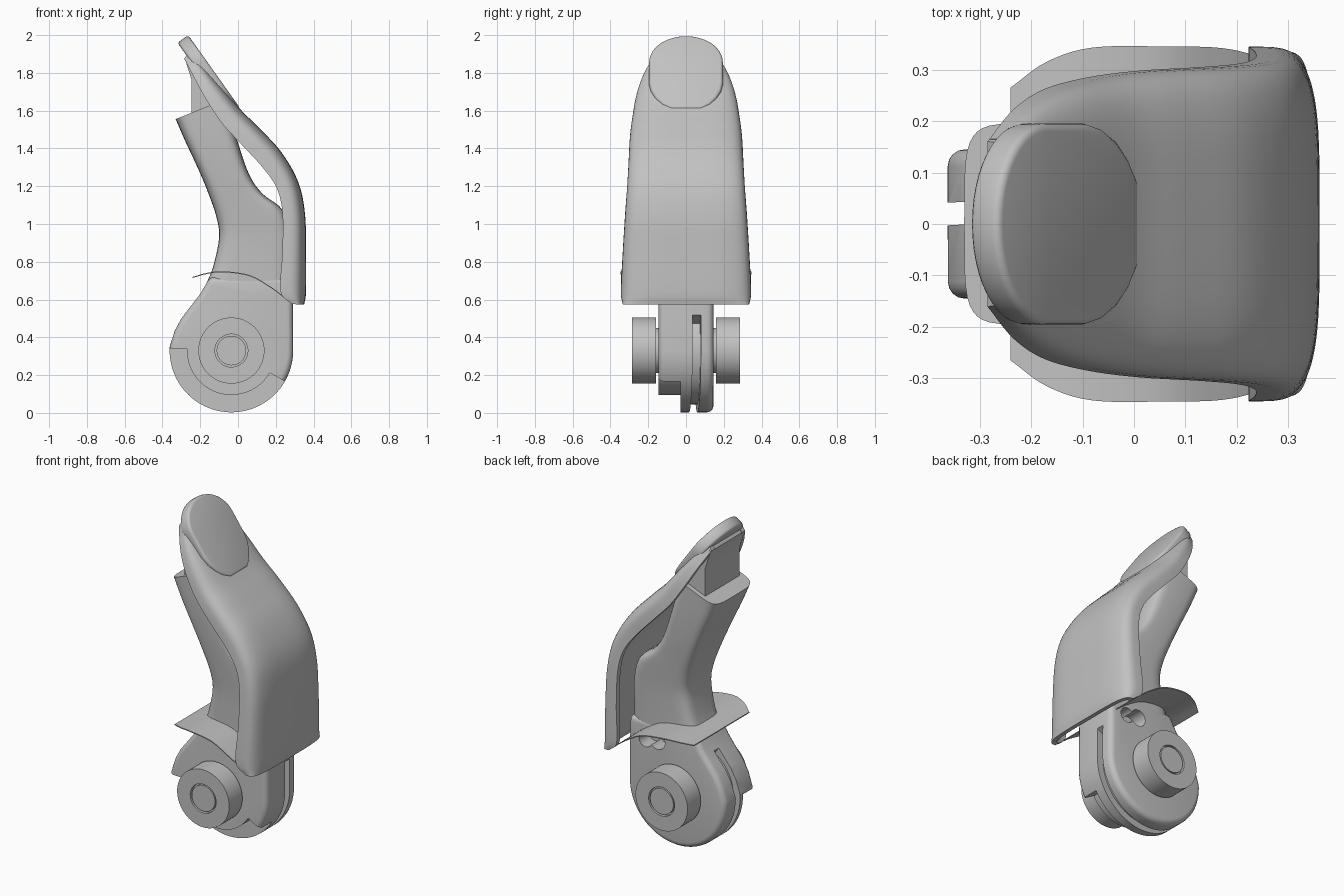
import bpy, bmesh
from math import sin, cos, pi, radians
from mathutils import Vector

cube = bpy.data.objects.get("Cube")
if cube:
    bpy.data.objects.remove(cube, do_unlink=True)

grey = bpy.data.materials.new("plain grey")
grey.use_nodes = True
GREY = (0.54, 0.54, 0.54, 1)
grey.diffuse_color = GREY
grey.node_tree.nodes["Principled BSDF"].inputs["Base Color"].default_value = GREY

HX, HZ = -0.035, 0.33          # hinge axis
R = 0.327                      # hinge knuckle radius


def activate(ob):
    bpy.ops.object.select_all(action='DESELECT')
    ob.select_set(True)
    bpy.context.view_layer.objects.active = ob


def loft(name, rings, wrap=False):
    """Skin a list of closed rings; cap the ends unless the path wraps."""
    bm = bmesh.new()
    vs = [[bm.verts.new(p) for p in ring] for ring in rings]
    n, m = len(vs), len(vs[0])
    for i in range(n if wrap else n - 1):
        a, b = vs[i], vs[(i + 1) % n]
        for j in range(m):
            k = (j + 1) % m
            bm.faces.new((a[j], a[k], b[k], b[j]))
    if not wrap:
        bm.faces.new(vs[0])
        bm.faces.new(vs[-1])
    bmesh.ops.remove_doubles(bm, verts=bm.verts, dist=1e-5)
    bmesh.ops.recalc_face_normals(bm, faces=bm.faces)
    me = bpy.data.meshes.new(name)
    bm.to_mesh(me)
    bm.free()
    me.materials.append(grey)
    ob = bpy.data.objects.new(name, me)
    bpy.context.collection.objects.link(ob)
    return ob


def prism(name, pts, y0, y1):
    return loft(name, [[(x, y, z) for x, z in pts] for y in (y0, y1)])


def lathe(name, prof, a0=0, a1=360, shear=0.0, y_off=0.0, steps=64):
    """Turn (radius, y) points about the hinge axis, fully or in part."""
    full = a1 - a0 == 360
    rings = []
    for i in range(steps if full else steps + 1):
        a = radians(a0 + (a1 - a0) * i / steps)
        rings.append([(HX + r * cos(a), y + y_off + shear * r * cos(a),
                       HZ + r * sin(a)) for r, y in prof])
    return loft(name, rings, full)


def smooth_path(keys, per=5):
    """Catmull-Rom through tuples of any length."""
    ks = [Vector(k) for k in keys]
    ks = [2 * ks[0] - ks[1]] + ks + [2 * ks[-1] - ks[-2]]
    out = []
    for a, b, c, d in zip(ks, ks[1:], ks[2:], ks[3:]):
        for s in range(per):
            t = s / per
            out.append(0.5 * (2 * b + (c - a) * t + (2 * a - 5 * b + 4 * c - d) * t ** 2
                              + (3 * b - a - 3 * c + d) * t ** 3))
    return out + [ks[-2]]


def apply(ob, kind, **props):
    activate(ob)
    mod = ob.modifiers.new("mod", kind)
    for k, v in props.items():
        setattr(mod, k, v)
    bpy.ops.object.modifier_apply(modifier=mod.name)


def carve(ob, cutter):
    cutter.hide_render = True
    apply(ob, 'BOOLEAN', operation='DIFFERENCE', solver='EXACT', object=cutter)
    bpy.data.objects.remove(cutter, do_unlink=True)


def shade(ob, angle=35):
    activate(ob)
    bpy.ops.object.shade_smooth_by_angle(angle=radians(angle))


def spow(v, p):
    return (1 if v >= 0 else -1) * abs(v) ** p


# Hinge knuckle: round bottom, straight front, back sweeping up to the neck
arc = [(HX + R * cos(a), HZ + R * sin(a))
       for a in (radians(176 + 184 * i / 48) for i in range(49))]
outline = arc + [(0.29, 0.6), (0.285, 0.72), (-0.152, 0.72), (-0.165, 0.69),
                 (-0.2, 0.63), (-0.25, 0.565), (-0.3, 0.5), (-0.335, 0.435)]
knuckle = prism("hinge_knuckle", outline, -0.145, 0.145)
apply(knuckle, 'BEVEL', width=0.04, segments=4, limit_method='ANGLE', angle_limit=radians(60))

# Stop notch on one side, slanting cord groove, and a double cord hole
carve(knuckle, lathe("notch_cutter", [(0.235, -0.3), (0.6, -0.3), (0.6, -0.03), (0.235, -0.03)],
                     178, 330))
carve(knuckle, lathe("groove_cutter", [(0.285, -0.022), (0.6, -0.022), (0.6, 0.022), (0.285, 0.022)],
                     125, 390, shear=0.057, y_off=0.038))
for hx, hz, r in ((0.09, 0.61, 0.05), (0.17, 0.6, 0.045)):
    circle = [(hx + r * cos(pi * i / 12), hz + r * sin(pi * i / 12)) for i in range(24)]
    carve(knuckle, prism("hole_cutter", circle, 0.05, 0.3))
shade(knuckle)

# Hinge bosses with the pin end set inside
boss = [(0, 0.13), (0.12, 0.13), (0.12, 0.158), (0.175, 0.158), (0.175, 0.285), (0.087, 0.285),
        (0.087, 0.265), (0.078, 0.265), (0.078, 0.283), (0, 0.283)]
for side, s in (("left", 1), ("right", -1)):
    shade(lathe(side + "_hinge_boss", [(r, s * y) for r, y in boss]))

# Finger core: rounded sections given by back point, front point, half width
core_keys = [(-0.165, 0.69, 0.285, 0.66, 0.143), (-0.13, 0.78, 0.28, 0.76, 0.145),
             (-0.1, 0.93, 0.28, 0.92, 0.15), (-0.115, 1.04, 0.24, 1.07, 0.16),
             (-0.16, 1.17, 0.13, 1.16, 0.17), (-0.21, 1.29, 0.06, 1.26, 0.18),
             (-0.28, 1.44, 0, 1.43, 0.19), (-0.33, 1.555, -0.07, 1.66, 0.195)]
rings = []
for bx, bz, fx, fz, w in smooth_path(core_keys, 4):
    ring = []
    for j in range(40):
        a = 2 * pi * j / 40
        t = 0.5 + 0.5 * spow(cos(a), 0.4)
        ring.append((bx + (fx - bx) * t, w * spow(sin(a), 0.4), bz + (fz - bz) * t))
    rings.append(ring)
shade(loft("finger_core", rings), 40)

# Block behind the fingertip
shade(prism("tip_block", [(-0.245, 1.55), (-0.245, 1.76), (-0.28, 1.87), (-0.25, 1.91),
                          (-0.17, 1.8), (-0.06, 1.66), (-0.03, 1.55)], -0.165, 0.165))

# Outer shell: U sections given by outer point, rim point, half width
shell_keys = [(0.35, 0.573, 0.285, 0.576, 0.335), (0.36, 0.64, 0.225, 0.645, 0.345),
              (0.36, 0.85, 0.235, 0.85, 0.335),
              (0.355, 1.05, 0.235, 1.06, 0.322), (0.32, 1.22, 0.205, 1.19, 0.312),
              (0.23, 1.38, 0.13, 1.3, 0.305), (0.11, 1.51, 0.01, 1.43, 0.298),
              (0.01, 1.61, -0.09, 1.54, 0.285), (-0.085, 1.725, -0.175, 1.67, 0.262),
              (-0.17, 1.83, -0.235, 1.78, 0.222), (-0.245, 1.935, -0.285, 1.875, 0.16)]
rings = []
for ox, oz, rx, rz, w in smooth_path(shell_keys):
    o, r = Vector((ox, 0, oz)), Vector((rx, 0, rz))
    inner = o + (r - o) * min(0.4, 0.045 / (r - o).length)
    ring = []
    for top, half, order in ((o, w, 1), (inner, w - 0.03, -1)):
        for j in range(-16, 17):
            a = order * j * pi / 32
            p = r + (top - r) * abs(cos(a)) ** 0.5
            ring.append((p.x, half * spow(sin(a), 0.5), p.z))
    rings.append(ring)
shade(loft("finger_shell", rings), 50)

# Nail: flat rounded plate lying on the sloping tip
along, normal = Vector((-0.579, 0, 0.815)), Vector((0.815, 0, 0.579))
start, length, half = Vector((0.012, 0, 1.612)), 0.476, 0.195
edge = [(0, 0.08), (0.03, 0.125), (0.07, 0.16), (0.12, 0.185), (0.17, half), (0.31, half)]
edge += [(0.31 + (length - 0.31) * sin(a), half * cos(a)) for a in (pi / 24 * i for i in range(1, 12))]
edge = edge + [(length, 0)] + [(s, -y) for s, y in reversed(edge)]
nail = loft("nail", [[start + along * s + Vector((0, y, 0)) - normal * d for s, y in edge]
                     for d in (0, 0.07)])
apply(nail, 'BEVEL', width=0.015, segments=3, limit_method='ANGLE', angle_limit=radians(60))
shade(nail)

# Thin skirt sheet around the neck, straight across: x, height, half width
skirt_keys = [(-0.24, 0.72, 0.265), (-0.17, 0.74, 0.315), (-0.08, 0.75, 0.343),
              (0.06, 0.73, 0.345), (0.17, 0.67, 0.342), (0.25, 0.61, 0.325)]
shade(loft("neck_skirt", [[(x, -w, z), (x, w, z), (x, w, z - 0.006), (x, -w, z - 0.006)]
                          for x, z, w in smooth_path(skirt_keys)]), 40)
